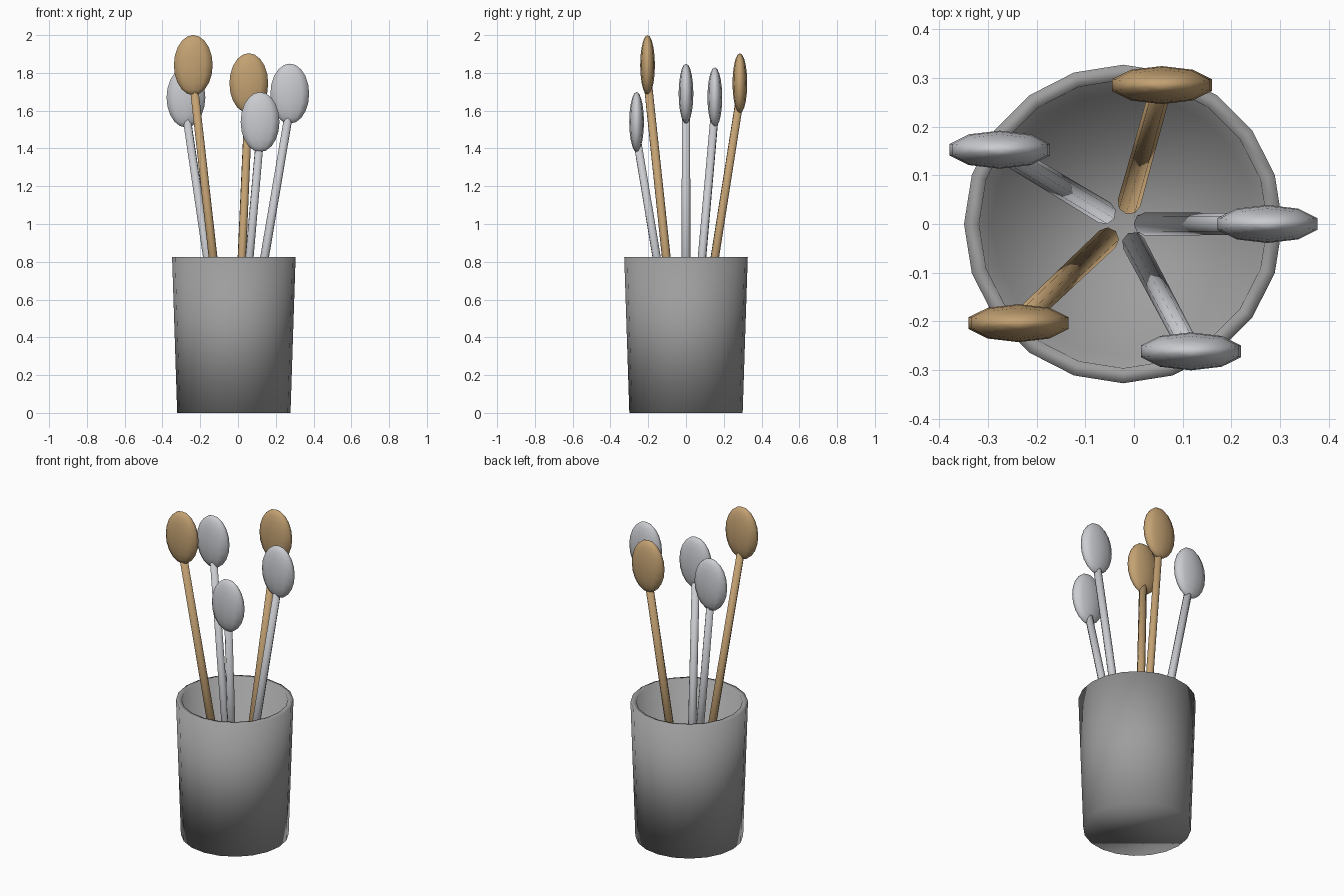
import bpy, bmesh
from math import sin, cos, tau
from mathutils import Vector, Matrix

if "Cube" in bpy.data.objects:
    bpy.data.objects.remove(bpy.data.objects["Cube"])

CUP_X = -0.022


def material(name, color):
    m = bpy.data.materials.new(name)
    m.use_nodes = True
    m.diffuse_color = (*color, 1)
    bsdf = m.node_tree.nodes["Principled BSDF"]
    bsdf.inputs["Base Color"].default_value = (*color, 1)
    bsdf.inputs["Roughness"].default_value = 0.6
    return m


grey = material("stone grey", (0.34, 0.34, 0.34))
metal = material("pale metal", (0.59, 0.60, 0.63))
wood = material("warm wood", (0.55, 0.36, 0.17))


def finish(name, bm, mat, location):
    bmesh.ops.recalc_face_normals(bm, faces=bm.faces)
    for f in bm.faces:
        f.smooth = True
    mesh = bpy.data.meshes.new(name)
    bm.to_mesh(mesh)
    bm.free()
    mesh.materials.append(mat)
    obj = bpy.data.objects.new(name, mesh)
    obj.location = location
    bpy.context.collection.objects.link(obj)
    return obj


def cup():
    # Open tapered vessel: outer wall, flat rim, inner wall and floor
    sides = 20
    profile = [(0.30, 0), (0.327, 0.825), (0.296, 0.825), (0.27, 0.06)]
    bm = bmesh.new()
    rings = [[bm.verts.new((r * cos(tau * i / sides), r * sin(tau * i / sides), z))
              for i in range(sides)] for r, z in profile]
    for low, high in zip(rings, rings[1:]):
        for i in range(sides):
            j = (i + 1) % sides
            bm.faces.new((low[i], low[j], high[j], high[i]))
    bm.faces.new(rings[0])
    bm.faces.new(rings[-1])
    finish("cup", bm, grey, (CUP_X, 0, 0))


def spoon(index, head_z, mat):
    # Leaning handle with a flattened oval head, fanned around the cup
    angle = 1.3 * index
    out = Vector((cos(angle), sin(angle), 0))
    base = out * 0.045 + Vector((CUP_X, 0, 0.13))
    head = out * 0.296 + Vector((CUP_X, 0, head_z))
    top = head - Vector((0, 0, 0.08))
    axis = top - base

    bm = bmesh.new()
    bmesh.ops.create_cone(bm, cap_ends=True, segments=8, radius1=0.024,
                          radius2=0.022, depth=axis.length)
    bm.transform(axis.to_track_quat("Z", "Y").to_matrix().to_4x4())
    finish(f"spoon_handle_{index + 1}", bm, mat, (base + top) / 2)

    bm = bmesh.new()
    bmesh.ops.create_uvsphere(bm, u_segments=10, v_segments=10, radius=1)
    bm.transform(Matrix.Diagonal((0.108, 0.039, 0.159, 1)))
    finish(f"spoon_head_{index + 1}", bm, mat, head)


cup()
for n, height in enumerate((1.69, 1.745, 1.67, 1.841, 1.54)):
    spoon(n, height, wood if n % 2 else metal)
